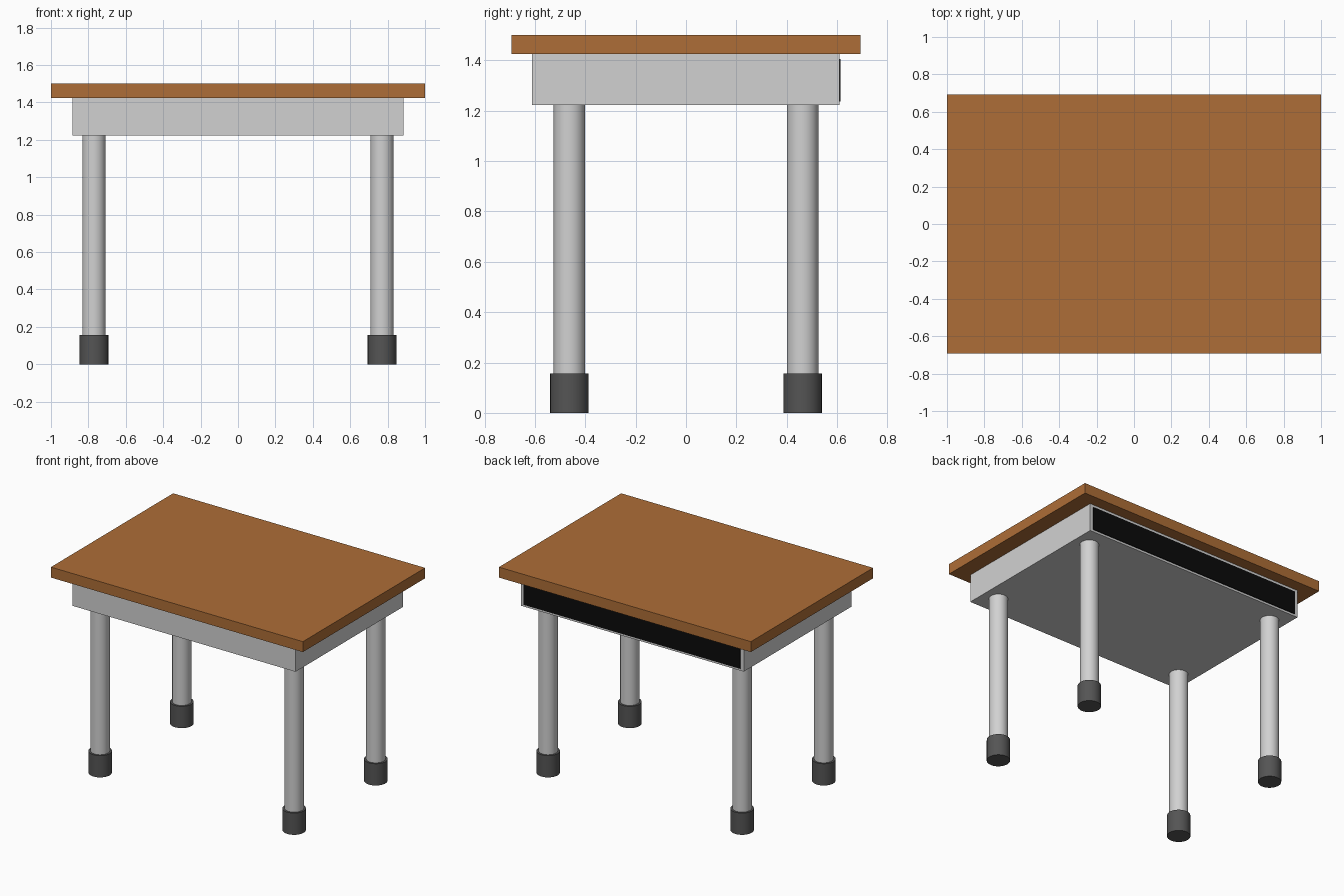
import bpy

if "Cube" in bpy.data.objects:
    bpy.data.objects.remove(bpy.data.objects["Cube"])


def material(name, rgb):
    m = bpy.data.materials.new(name)
    m.diffuse_color = (*rgb, 1.0)
    m.use_nodes = True
    m.node_tree.nodes["Principled BSDF"].inputs["Base Color"].default_value = m.diffuse_color
    return m


wood = material("brown wood", (0.42, 0.155, 0.038))
metal = material("light grey metal", (0.64, 0.64, 0.64))
rubber = material("dark grey rubber", (0.09, 0.09, 0.09))
black = material("black", (0.003, 0.003, 0.003))


def box(name, lo, hi, mat):
    bpy.ops.mesh.primitive_cube_add(size=1, location=[(a + b) / 2 for a, b in zip(lo, hi)])
    o = bpy.context.object
    o.name = name
    o.scale = [b - a for a, b in zip(lo, hi)]
    bpy.ops.object.transform_apply(location=False, rotation=False, scale=True)
    o.data.materials.append(mat)


def cylinder(name, x, y, radius, z0, z1, mat):
    bpy.ops.mesh.primitive_cylinder_add(vertices=32, radius=radius, depth=z1 - z0,
                                        location=(x, y, (z0 + z1) / 2))
    o = bpy.context.object
    o.name = name
    o.data.materials.append(mat)
    bpy.ops.object.shade_smooth_by_angle()


# Table top, storage box below it, and the dark opening plate at the back
box("table_top", (-1, -0.693, 1.425), (1, 0.693, 1.5), wood)
box("storage_box", (-0.885, -0.612, 1.222), (0.885, 0.609, 1.425), metal)
box("opening_plate", (-0.86, 0.606, 1.237), (0.86, 0.614, 1.406), black)

# Four round legs with wider rubber feet
for side, x in (("left", -0.77), ("right", 0.77)):
    for end, y in (("front", -0.463), ("back", 0.463)):
        cylinder(f"{end}_{side}_leg", x, y, 0.0625, 0.1, 1.23, metal)
        cylinder(f"{end}_{side}_foot", x, y, 0.0765, 0.0, 0.156, rubber)
